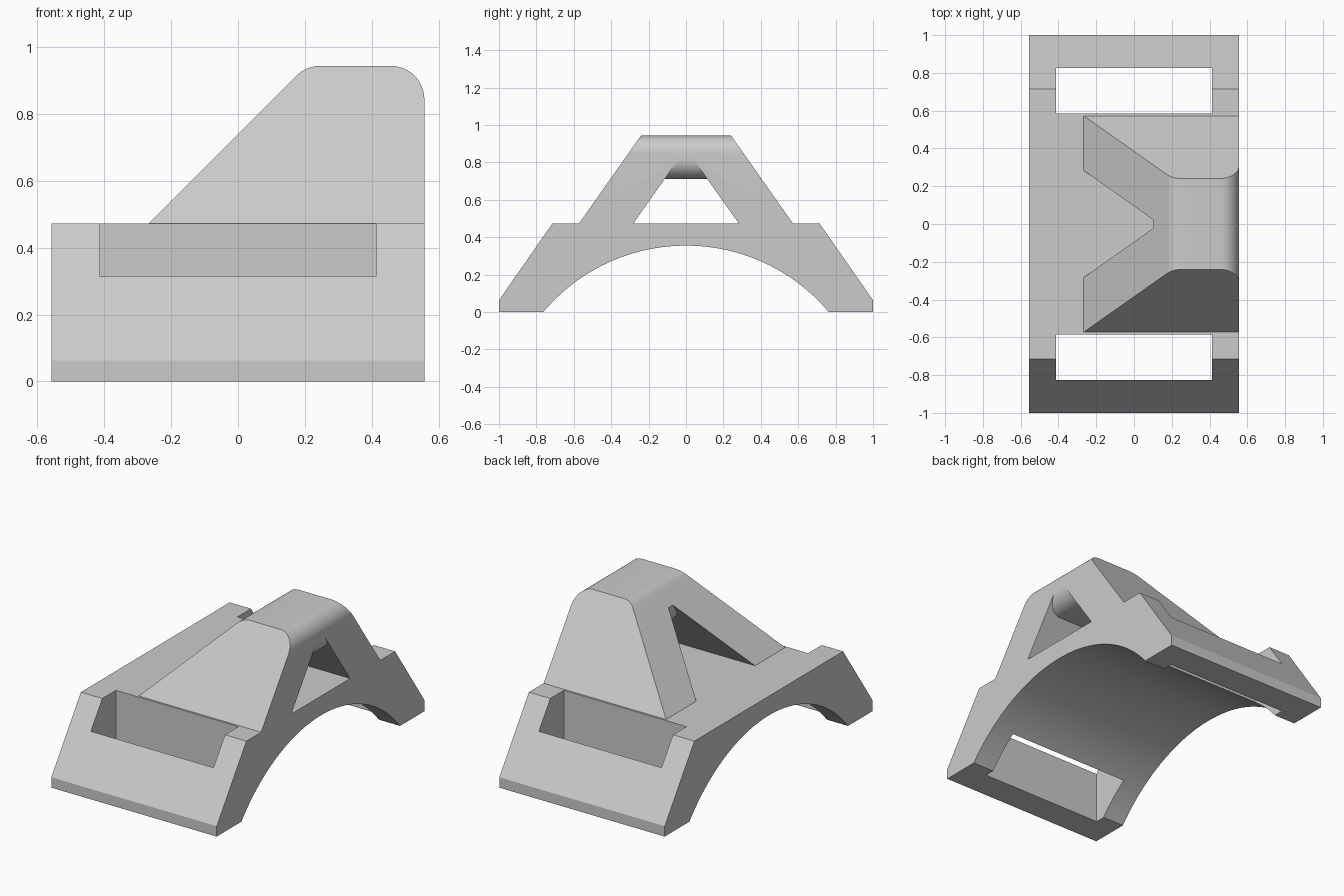
import bpy, bmesh, math

cube = bpy.data.objects.get("Cube")
if cube:
    bpy.data.objects.remove(cube, do_unlink=True)

HALF_X = 0.557      # half width of the saddle
DECK = 0.472        # height of the flat deck
TOP = 0.943         # height of the hood
BAR_LOW = 0.71      # underside of the bridging bar
ROUND = 0.1         # fillet radius

grey = bpy.data.materials.new("light_grey")
grey.use_nodes = True
colour = (0.6, 0.6, 0.6, 1)
grey.diffuse_color = colour
grey.node_tree.nodes["Principled BSDF"].inputs["Base Color"].default_value = colour


def prism(name, outline, axis, start, end):
    """Extrude a closed outline along x (points are y, z) or y (points are x, z)."""
    bm = bmesh.new()
    verts = [bm.verts.new((start, a, b) if axis == "x" else (a, start, b)) for a, b in outline]
    face = bm.faces.new(verts)
    new = bmesh.ops.extrude_face_region(bm, geom=[face])["geom"]
    step = end - start
    bmesh.ops.translate(bm, verts=[v for v in new if isinstance(v, bmesh.types.BMVert)],
                        vec=(step, 0, 0) if axis == "x" else (0, step, 0))
    bmesh.ops.recalc_face_normals(bm, faces=bm.faces)
    mesh = bpy.data.meshes.new(name)
    bm.to_mesh(mesh)
    bm.free()
    mesh.materials.append(grey)
    obj = bpy.data.objects.new(name, mesh)
    bpy.context.collection.objects.link(obj)
    return obj


def combine(target, tool, operation):
    """Apply a boolean and discard the tool."""
    mod = target.modifiers.new(operation.lower(), "BOOLEAN")
    mod.operation, mod.object, mod.solver = operation, tool, "EXACT"
    bpy.context.view_layer.objects.active = target
    bpy.ops.object.modifier_apply(modifier=mod.name)
    bpy.data.objects.remove(tool, do_unlink=True)


def arc(cx, cz, radius, start, end, steps):
    angles = [math.radians(start + (end - start) * i / steps) for i in range(steps + 1)]
    return [(cx + radius * math.cos(a), cz + radius * math.sin(a)) for a in angles]


# Base: sloped block with an arched underside
span, rise = 0.763, 0.355
radius = (span ** 2 + rise ** 2) / (2 * rise)
sweep = math.degrees(math.asin(span / radius))
arch = arc(0, rise - radius, radius, 90 + sweep, 90 - sweep, 48)
saddle = prism("saddle", [(-1, 0)] + arch + [(1, 0), (1, 0.063), (0.715, DECK),
                          (-0.715, DECK), (-1, 0.063)], "x", -HALF_X, HALF_X)

# Strap slots through both flanks
for side in (-1, 1):
    near, far = sorted((side * 0.585, side * 0.825))
    slot = prism("slot_cutter", [(-0.413, -0.2), (0.413, -0.2), (0.413, 0.7), (-0.413, 0.7)],
                 "y", near, far)
    combine(saddle, slot, "DIFFERENCE")

# Hood: ramp profile with rounded top, tapered across its width
foot = DECK - 0.06
ramp_x = -0.267
ramp_top = ramp_x + TOP - DECK
left_cx = ramp_top + ROUND * math.tan(math.radians(22.5))
hood = prism("hood", [(ramp_x, foot), (HALF_X, foot)]
             + arc(HALF_X - ROUND, TOP - ROUND, ROUND, 0, 90, 12)
             + arc(left_cx, TOP - ROUND, ROUND, 90, 135, 8)
             + [(ramp_x, DECK)], "y", -0.7, 0.7)
taper = prism("taper", [(-0.573, 0.3), (0.573, 0.3), (0.573, DECK), (0.241, TOP), (0.24, TOP + 0.001),
                        (-0.24, TOP + 0.001), (-0.241, TOP), (-0.573, DECK)], "x", -1, 1)
combine(hood, taper, "INTERSECT")

# Triangular tunnel, interrupted near its apex by a rounded bar
tunnel = prism("tunnel_cutter", [(-0.283, 0.3), (0.283, 0.3), (0.283, DECK), (0, 0.872),
                                 (-0.283, DECK)], "x", -1, 1)
bar_left = 0.103
bar = prism("bar", arc(bar_left + ROUND, BAR_LOW + ROUND, ROUND, 180, 270, 12)
            + arc(HALF_X - ROUND, BAR_LOW + ROUND, ROUND, 270, 360, 12)
            + [(HALF_X, 1.1), (bar_left, 1.1)], "y", -0.5, 0.5)
combine(tunnel, bar, "DIFFERENCE")
combine(hood, tunnel, "DIFFERENCE")
combine(saddle, hood, "UNION")

# Smooth curved surfaces, keep corners crisp
bpy.ops.object.select_all(action="DESELECT")
saddle.select_set(True)
bpy.context.view_layer.objects.active = saddle
bpy.ops.object.shade_smooth_by_angle(angle=math.radians(25))
